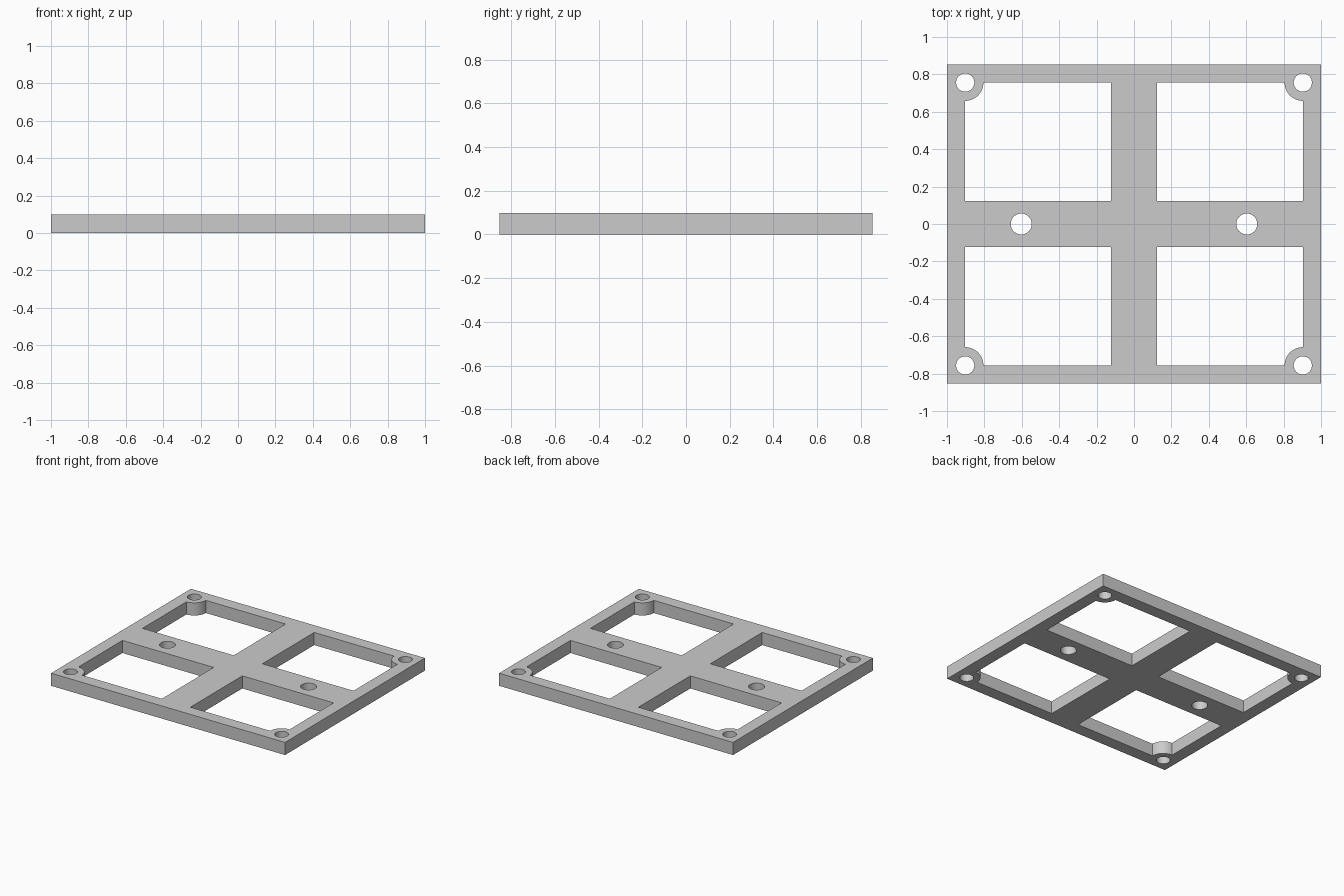
import bpy, bmesh
from math import cos, sin, pi

cube = bpy.data.objects.get("Cube")
if cube:
    bpy.data.objects.remove(cube, do_unlink=True)

# Main sizes
UNIT = 2 / 82
HALF_X, HALF_Y, THICK = 1.0, 35 * UNIT, 4 * UNIT
RIM = 4 * UNIT              # rim width, also the screw boss radius
BAR = 5 * UNIT              # half width of the cross bars
IN_X, IN_Y = HALF_X - RIM, HALF_Y - RIM


def arc(cx, cy, r, start, end, steps):
    angles = [start + (end - start) * i / steps for i in range(steps + 1)]
    return [(cx + r * cos(a), cy + r * sin(a)) for a in angles]


def circle(cx, cy, r, steps=48):
    return arc(cx, cy, r, 0, 2 * pi, steps)[:-1]


# Outer edge
outlines = [[(-HALF_X, -HALF_Y), (HALF_X, -HALF_Y), (HALF_X, HALF_Y), (-HALF_X, HALF_Y)]]

# Window with a rounded screw boss in its outer corner, mirrored to four quarters
window = [(BAR, BAR), (IN_X, BAR)]
window += arc(IN_X, IN_Y, RIM, 1.5 * pi, pi, 16)
window += [(BAR, IN_Y)]
for sx in (-1, 1):
    for sy in (-1, 1):
        outlines.append([(sx * x, sy * y) for x, y in window])
        outlines.append(circle(sx * IN_X, sy * IN_Y, 2 * UNIT))
    # Larger hole on the cross bar
    outlines.append(circle(sx * 0.603, 0, 0.056))

# Fill the flat profile and give it thickness
curve = bpy.data.curves.new("frame_profile", "CURVE")
curve.dimensions = "2D"
curve.fill_mode = "BOTH"
curve.extrude = THICK / 2
for points in outlines:
    spline = curve.splines.new("POLY")
    spline.points.add(len(points) - 1)
    for p, (x, y) in zip(spline.points, points):
        p.co = (x, y, 0, 1)
    spline.use_cyclic_u = True

profile = bpy.data.objects.new("frame_profile", curve)
bpy.context.collection.objects.link(profile)
bpy.context.view_layer.update()
graph = bpy.context.evaluated_depsgraph_get()
mesh = bpy.data.meshes.new_from_object(profile.evaluated_get(graph))
bpy.data.objects.remove(profile, do_unlink=True)

# Weld caps to walls and stand the plate on the ground
bm = bmesh.new()
bm.from_mesh(mesh)
bmesh.ops.remove_doubles(bm, verts=bm.verts, dist=1e-5)
bmesh.ops.translate(bm, verts=bm.verts, vec=(0, 0, THICK / 2))
bmesh.ops.recalc_face_normals(bm, faces=bm.faces)
bm.to_mesh(mesh)
bm.free()

frame = bpy.data.objects.new("mounting_frame", mesh)
bpy.context.collection.objects.link(frame)

# Plain grey
grey = bpy.data.materials.new("light_grey")
grey.use_nodes = True
colour = (0.6, 0.6, 0.6, 1)
grey.diffuse_color = colour
grey.node_tree.nodes["Principled BSDF"].inputs["Base Color"].default_value = colour
mesh.materials.clear()
mesh.materials.append(grey)

bpy.ops.object.select_all(action="DESELECT")
frame.select_set(True)
bpy.context.view_layer.objects.active = frame
bpy.ops.object.shade_smooth_by_angle(angle=pi / 6)
